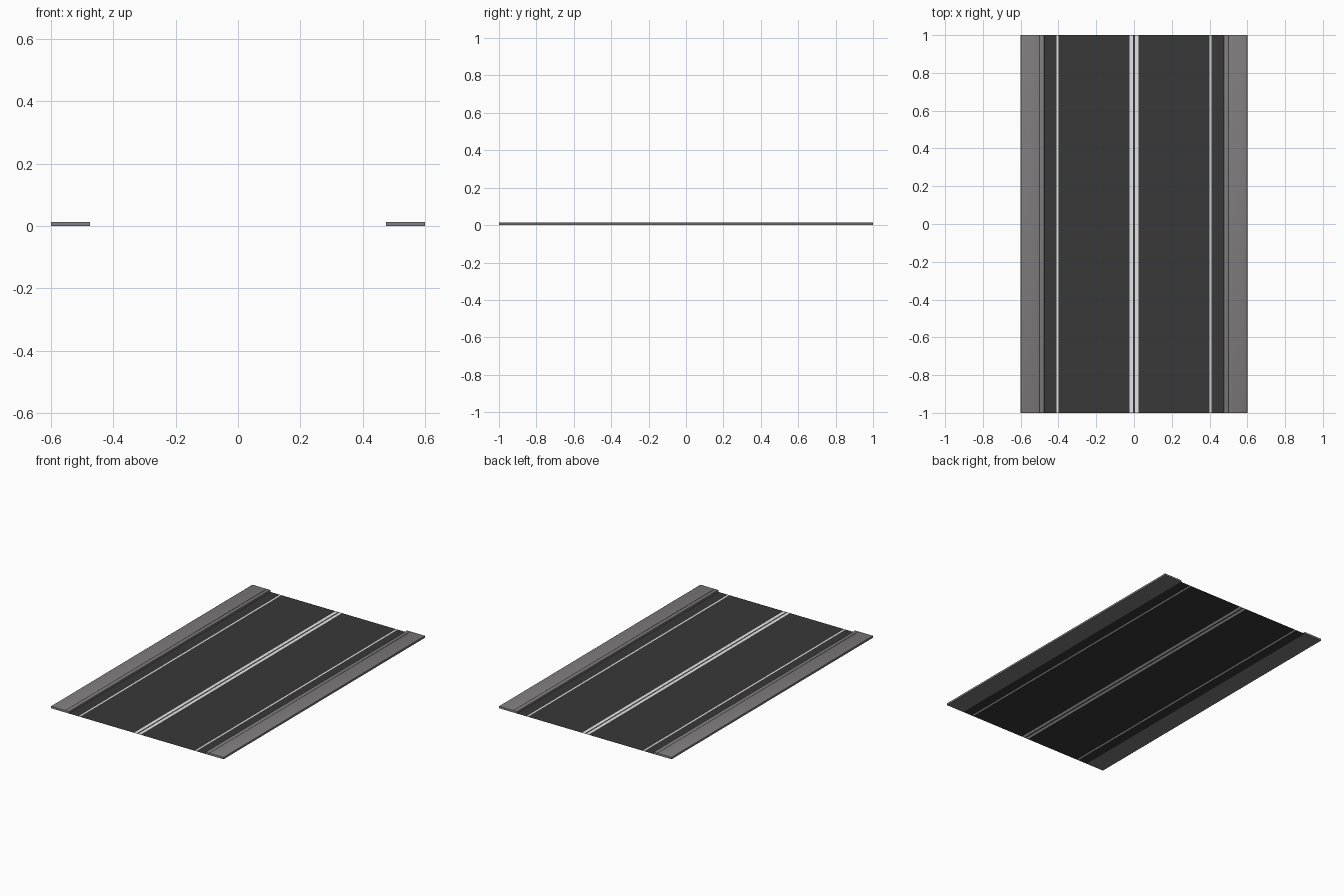
import bpy, bmesh

if "Cube" in bpy.data.objects:
    bpy.data.objects.remove(bpy.data.objects["Cube"])


def material(name, rgb):
    m = bpy.data.materials.new(name)
    m.diffuse_color = (*rgb, 1)
    m.use_nodes = True
    m.node_tree.nodes["Principled BSDF"].inputs["Base Color"].default_value = m.diffuse_color
    return m


asphalt = material("dark asphalt", (0.04, 0.04, 0.04))
paint = material("white paint", (0.78, 0.78, 0.78))
concrete = material("grey concrete", (0.21, 0.2, 0.203))


def finish(name, bm, mats):
    mesh = bpy.data.meshes.new(name)
    bm.to_mesh(mesh)
    bm.free()
    for m in mats:
        mesh.materials.append(m)
    obj = bpy.data.objects.new(name, mesh)
    bpy.context.collection.objects.link(obj)
    return obj


# Flat road surface: strips across x, every second strip from the centre is a line
half = [0.005, 0.023, 0.399, 0.409, 0.478]
xs = [-x for x in reversed(half)] + half
bm = bmesh.new()
rows = [[bm.verts.new((x, y, 0)) for x in xs] for y in (-1, 1)]
for i in range(len(xs) - 1):
    f = bm.faces.new((rows[0][i], rows[0][i + 1], rows[1][i + 1], rows[1][i]))
    f.material_index = i % 2
finish("road_surface", bm, [asphalt, paint])


# Softly rounded concrete slab running the length of the road
def slab(name, x0, x1, height, round_width):
    bm = bmesh.new()
    bmesh.ops.create_cube(bm, size=1)
    for v in bm.verts:
        v.co.x = (x0 + x1) / 2 + v.co.x * (x1 - x0)
        v.co.y *= 2
        v.co.z = (v.co.z + 0.5) * height
    # round only the top edges, the underside stays flat
    top = [e for e in bm.edges if all(v.co.z > height / 2 for v in e.verts)]
    bmesh.ops.bevel(bm, geom=top, offset=round_width, segments=2,
                    profile=0.5, affect='EDGES')
    for f in bm.faces:
        f.smooth = True
    obj = finish(name, bm, [concrete])
    bpy.context.view_layer.objects.active = obj
    obj.select_set(True)
    bpy.ops.object.shade_smooth_by_angle(angle=0.9)
    obj.select_set(False)


# Pavements and kerbs on both sides
for side, s in (("left", -1), ("right", 1)):
    slab(side + "_pavement", *sorted((s * 0.5, s * 0.6)), 0.013, 0.002)
    slab(side + "_kerb", *sorted((s * 0.475, s * 0.5)), 0.013, 0.002)
